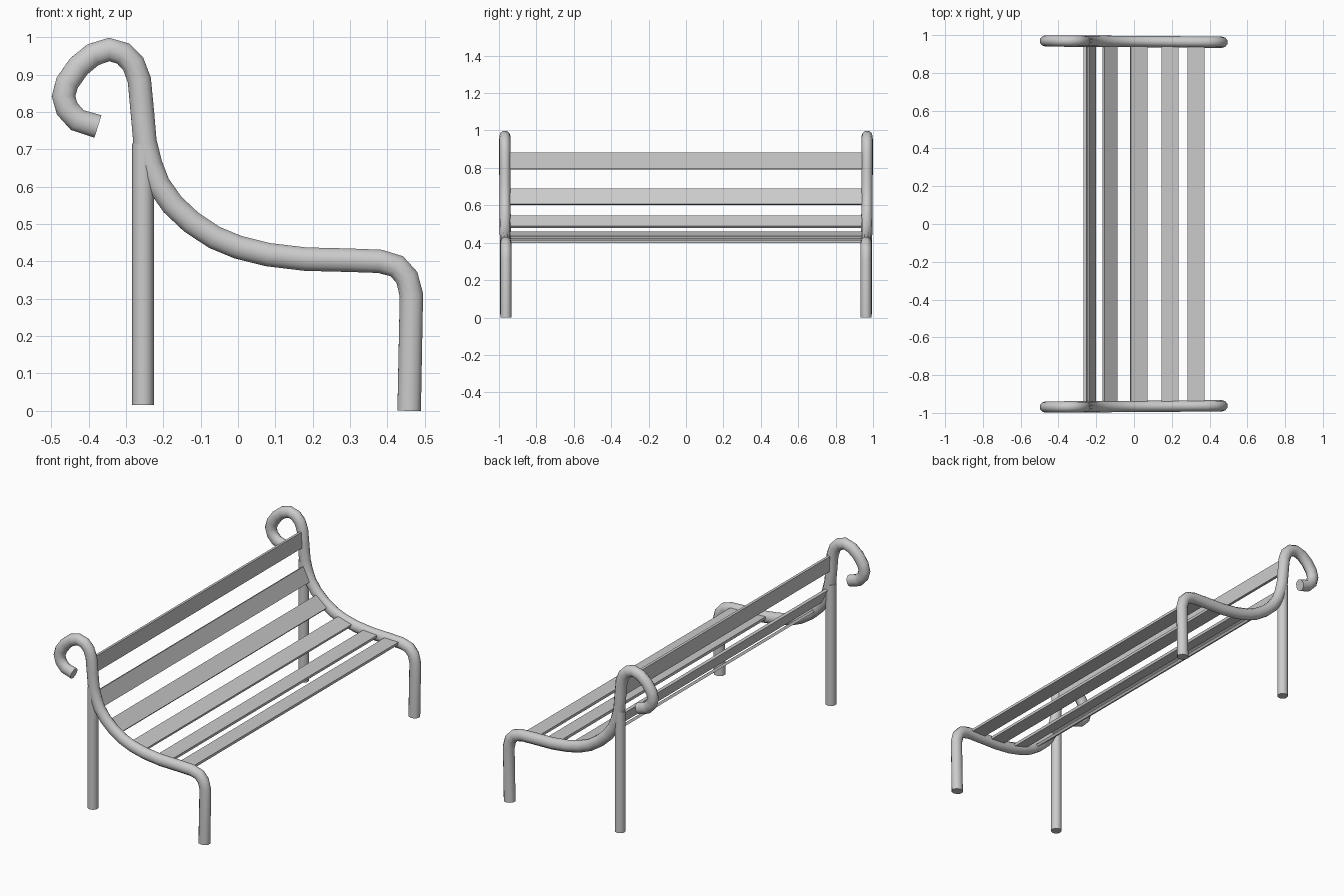
import bpy
import math

if "Cube" in bpy.data.objects:
    bpy.data.objects.remove(bpy.data.objects["Cube"])

TUBE_R = 0.033      # tube radius in the side plane
Y_SQUASH = 0.91     # tubes are slightly narrower across the bench

# Centre line (x, z) of a side frame: scroll, back, seat, front leg
PATH = [(-0.375, 0.761), (-0.43, 0.778), (-0.457, 0.808), (-0.467, 0.842),
        (-0.457, 0.878), (-0.426, 0.922), (-0.388, 0.953), (-0.345, 0.967),
        (-0.307, 0.956), (-0.28, 0.928), (-0.264, 0.885), (-0.256, 0.80),
        (-0.249, 0.72), (-0.234, 0.66), (-0.213, 0.606), (-0.175, 0.552),
        (-0.125, 0.505), (-0.063, 0.464), (0.0, 0.438), (0.08, 0.418),
        (0.18, 0.406), (0.30, 0.403), (0.38, 0.400), (0.425, 0.387),
        (0.452, 0.357), (0.464, 0.31), (0.458, 0.0)]

# Slats: centre x, centre z, slope in degrees
SLATS = [("upper_back_slat", -0.257, 0.838, 87),
         ("lower_back_slat", -0.226, 0.645, 65),
         ("rear_seat_slat", -0.127, 0.512, 39),
         ("middle_seat_slat_a", 0.025, 0.440, 16),
         ("middle_seat_slat_b", 0.190, 0.413, 4),
         ("front_seat_slat", 0.328, 0.408, 1)]


def smooth(obj):
    bpy.ops.object.select_all(action='DESELECT')
    obj.select_set(True)
    bpy.context.view_layer.objects.active = obj
    bpy.ops.object.shade_smooth_by_angle(angle=math.radians(50))


def tube(name, points, radius, y):
    """Round capped tube along 3D points, turned into a mesh."""
    curve = bpy.data.curves.new(name, 'CURVE')
    curve.dimensions = '3D'
    curve.bevel_depth = radius
    curve.bevel_resolution = 3
    curve.use_fill_caps = True
    spline = curve.splines.new('POLY')
    spline.points.add(len(points) - 1)
    for p, co in zip(spline.points, points):
        p.co = (*co, 1.0)
    obj = bpy.data.objects.new(name, curve)
    bpy.context.collection.objects.link(obj)
    obj.location.y = y
    obj.scale.y = Y_SQUASH
    bpy.ops.object.select_all(action='DESELECT')
    obj.select_set(True)
    bpy.context.view_layer.objects.active = obj
    bpy.ops.object.convert(target='MESH')
    obj = bpy.context.view_layer.objects.active
    obj.name = name
    smooth(obj)
    return obj


# Side frames and rear legs, one pair per end
for side, s in (("left", -1), ("right", 1)):
    # frames toe in very slightly towards the front
    pts = [(x, -s * 0.008 * (x + 0.45), z) for x, z in PATH]
    tube(f"side_frame_{side}", pts, TUBE_R, s * 0.969)

    bpy.ops.mesh.primitive_cylinder_add(vertices=16, radius=0.029, depth=0.70,
                                        location=(-0.254, s * 0.966, 0.365))
    leg = bpy.context.object
    leg.name = f"rear_leg_{side}"
    smooth(leg)

# Flat slats spanning between the frames
for name, x, z, slope in SLATS:
    bpy.ops.mesh.primitive_cube_add(size=1, location=(x, 0, z),
                                    rotation=(0, math.radians(slope), 0))
    slat = bpy.context.object
    slat.name = name
    slat.scale = (0.09, 1.90, 0.015)
